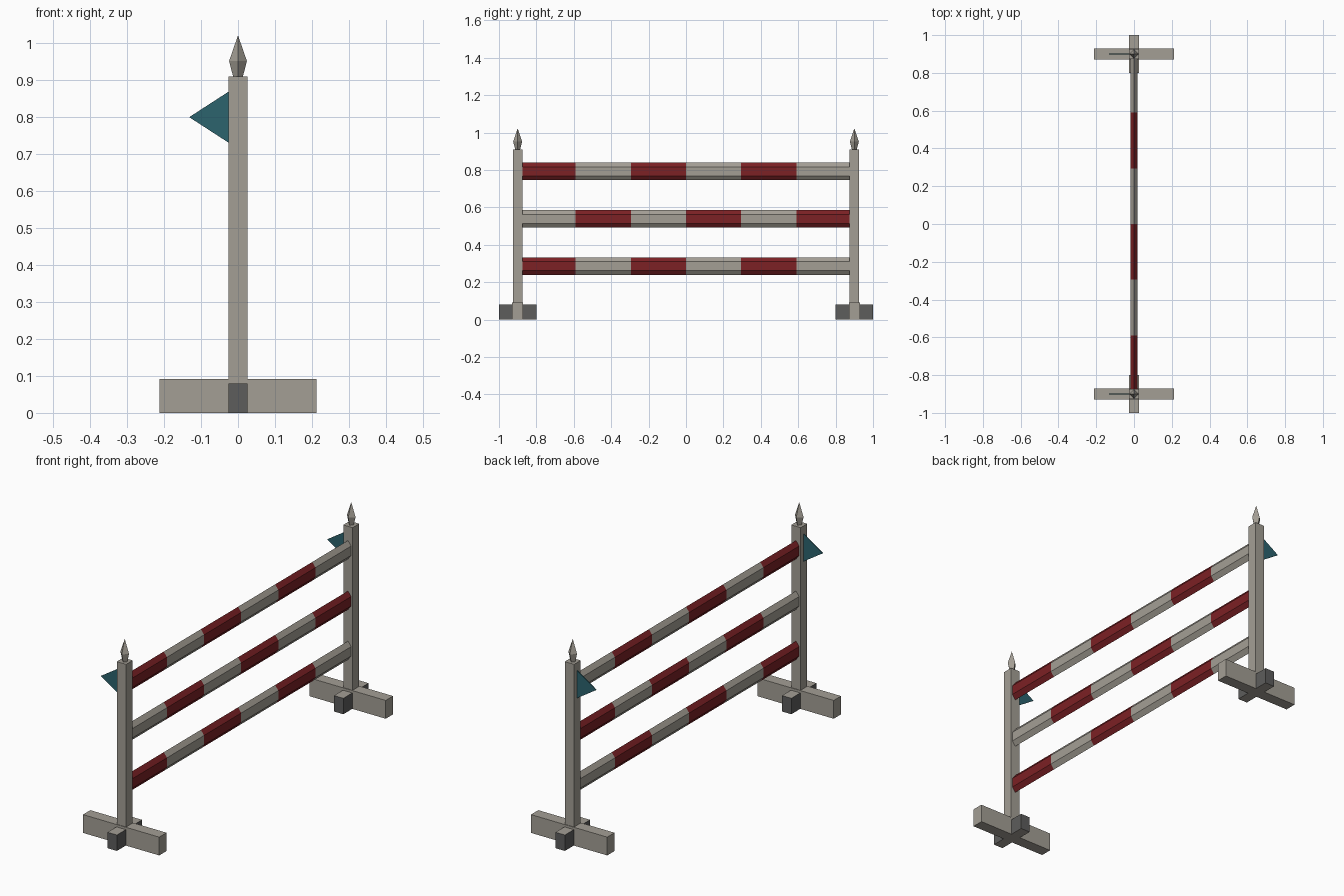
import bpy, bmesh, math
from mathutils import Matrix

if "Cube" in bpy.data.objects:
    bpy.data.objects.remove(bpy.data.objects["Cube"])


def mat(name, rgb):
    m = bpy.data.materials.new(name)
    m.diffuse_color = (*rgb, 1)
    m.use_nodes = True
    m.node_tree.nodes["Principled BSDF"].inputs["Base Color"].default_value = m.diffuse_color
    return m


WHITE = mat("weathered_white", (0.37, 0.345, 0.30))
RED = mat("stripe_red", (0.20, 0.015, 0.018))
TEAL = mat("flag_teal", (0.025, 0.125, 0.155))
DARK = mat("dark_grey", (0.11, 0.11, 0.107))


def finish(name, bm, mats):
    bmesh.ops.recalc_face_normals(bm, faces=bm.faces)
    me = bpy.data.meshes.new(name)
    bm.to_mesh(me)
    bm.free()
    for m in mats:
        me.materials.append(m)
    ob = bpy.data.objects.new(name, me)
    bpy.context.collection.objects.link(ob)
    return ob


def box(name, x, y, z0, z1, hx, hy, mats, dark_sides=False):
    bm = bmesh.new()
    m = Matrix.Translation((x, y, (z0 + z1) / 2)) @ Matrix.Diagonal((2 * hx, 2 * hy, z1 - z0, 1))
    bmesh.ops.create_cube(bm, size=1, matrix=m)
    bm.normal_update()
    if dark_sides:
        for f in bm.faces:
            f.material_index = int(abs(f.normal.z) < 0.5)
    finish(name, bm, mats)


def loft(name, rings, mats, stripe=None):
    """Skin closed rings of points; stripe(i) picks the material of band i."""
    bm = bmesh.new()
    vs = [[bm.verts.new(p) for p in r] for r in rings]
    n = len(vs[0])
    for i in range(len(vs) - 1):
        for k in range(n):
            f = bm.faces.new((vs[i][k], vs[i][(k + 1) % n], vs[i + 1][(k + 1) % n], vs[i + 1][k]))
            f.material_index = stripe(i) if stripe else 0
    bm.faces.new(vs[0])
    end = bm.faces.new(vs[-1])
    end.material_index = stripe(len(vs) - 2) if stripe else 0
    finish(name, bm, mats)


for side, y in (("front", -0.9), ("back", 0.9)):
    # upright and crossed feet
    box(side + "_post", 0, y, 0.0, 0.91, 0.026, 0.026, [WHITE])
    box(side + "_long_foot", 0, y, 0.0, 0.092, 0.212, 0.029, [WHITE])
    box(side + "_cross_foot", 0, y, 0.0, 0.08, 0.026, 0.1, [WHITE, DARK], True)
    # four-sided pointed finial
    rings = [[(r * math.cos(k * math.pi / 2), y + r * math.sin(k * math.pi / 2), z) for k in range(4)]
             for r, z in ((0.012, 0.905), (0.024, 0.952), (0.0005, 1.02))]
    loft(side + "_finial", rings, [WHITE])
    # triangular pennant
    tri = [(-0.024, 0.87), (-0.024, 0.73), (-0.132, 0.80)]
    loft(side + "_flag", [[(x, y + d, z) for x, z in tri] for d in (-0.002, 0.002)], [TEAL])

# striped hexagonal rails, alternating which end starts red
for j, (name, z) in enumerate((("bottom_rail", 0.286), ("middle_rail", 0.538), ("top_rail", 0.792))):
    rings = [[(0.018 / math.cos(math.pi / 6) * math.sin(k * math.pi / 3), -0.885 + 0.295 * i,
               z + 0.047 * math.cos(k * math.pi / 3)) for k in range(6)] for i in range(7)]
    loft(name, rings, [RED, WHITE], lambda i, j=j: (i + j) % 2)
